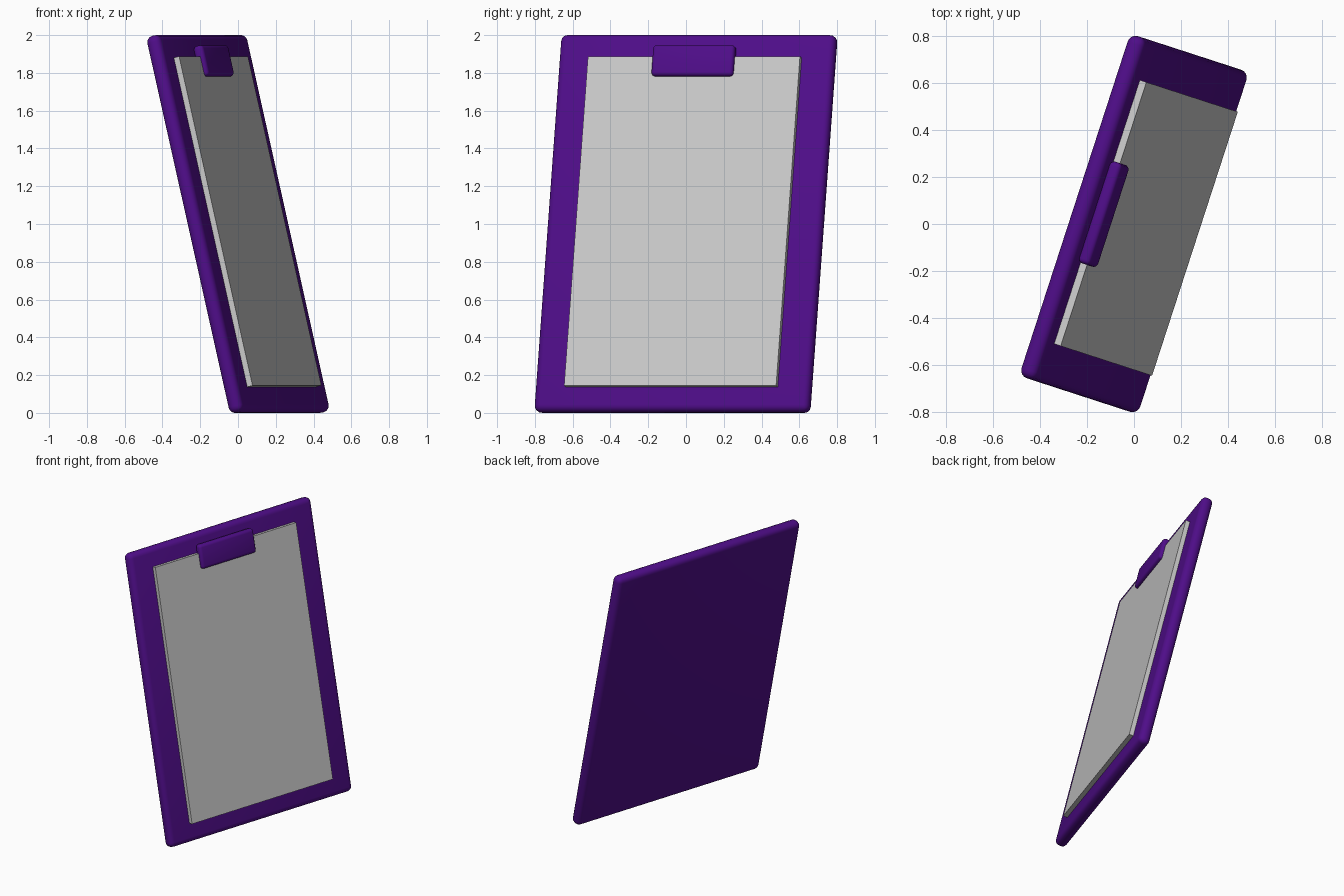
import bpy, math
from mathutils import Matrix, Vector

if "Cube" in bpy.data.objects:
    bpy.data.objects.remove(bpy.data.objects["Cube"])


def material(name, color):
    m = bpy.data.materials.new(name)
    m.diffuse_color = (*color, 1)
    m.use_nodes = True
    m.node_tree.nodes["Principled BSDF"].inputs["Base Color"].default_value = m.diffuse_color
    return m


purple = material("deep_purple", (0.078, 0.004, 0.25))
grey = material("paper_grey", (0.59, 0.59, 0.59))

# Leaning frame: local x = width, y = height, z = out of the writing face
yaw, lean = math.radians(18), math.radians(13.2)
across = Vector((math.sin(yaw), math.cos(yaw), 0))
side = Vector((math.cos(yaw), -math.sin(yaw), 0))
up = -side * math.sin(lean) + Vector((0, 0, math.cos(lean)))
out = across.cross(up)
frame = Matrix((across, up, out)).transposed().to_4x4()
frame.translation = (0, 0, 1)


def slab(name, size, offset, mat, bevel=0):
    """Box in the leaning frame, optionally with rounded edges."""
    bpy.ops.mesh.primitive_cube_add(size=1)
    ob = bpy.context.object
    ob.name = name
    ob.data.transform(Matrix.Diagonal((*size, 1)))
    ob.data.transform(Matrix.Translation(offset))
    ob.data.materials.append(mat)
    ob.matrix_world = frame
    if bevel:
        mod = ob.modifiers.new("rounded_edges", 'BEVEL')
        mod.width = bevel
        mod.segments = 4
        bpy.ops.object.modifier_apply(modifier=mod.name)
        bpy.ops.object.shade_smooth_by_angle(angle=math.radians(40))
    return ob


# Backing board, sheet of paper on its face, clip over the top edge of the sheet
slab("board", (1.53, 2.05, 0.08), (0, 0, 0), purple, 0.035)
slab("paper", (1.18, 1.79, 0.032), (0, 0, 0.054), grey)
slab("clip", (0.455, 0.168, 0.055), (0, 0.87, 0.066), purple, 0.02)
